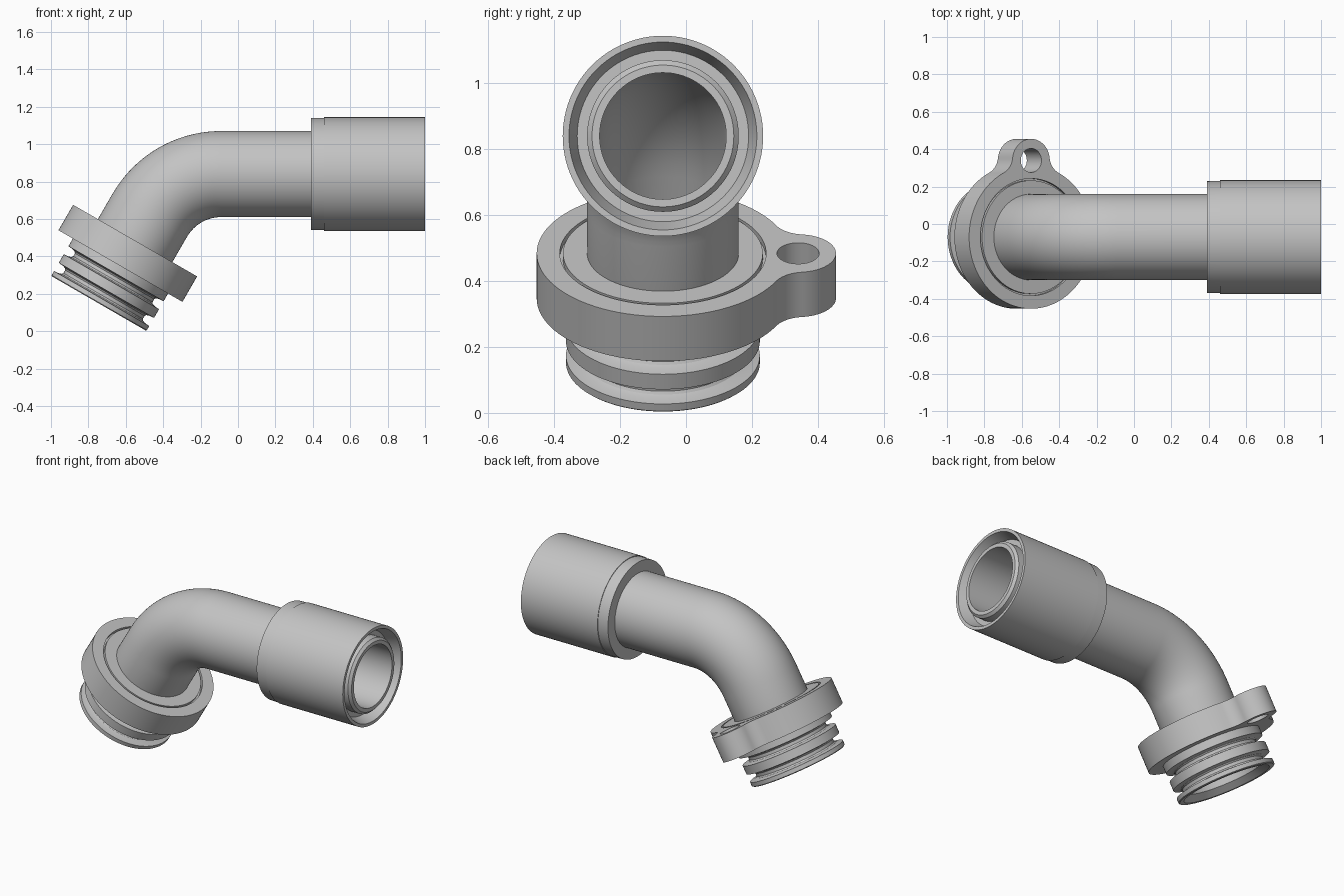
import bpy, bmesh
from math import sin, cos, pi, radians, atan2, hypot, sqrt
from mathutils import Vector

cube = bpy.data.objects.get("Cube")
if cube:
    bpy.data.objects.remove(cube)

grey = bpy.data.materials.new("light_grey")
grey.use_nodes = True
COLOUR = (0.55, 0.55, 0.55, 1)
grey.diffuse_color = COLOUR
grey.node_tree.nodes["Principled BSDF"].inputs["Base Color"].default_value = COLOUR

# Centreline: straight up at 60 degrees, a bend, then level towards +x
START = Vector((-0.74, -0.07, 0.155))
TILT = radians(60)
BEND_R = 0.44
S1 = 0.537                      # distance where the bend starts
S2 = S1 + BEND_R * TILT         # distance where the bend ends
LEVEL_X = -0.09                 # x where the level run starts
LEVEL_Z = 0.84
SEGS = 96


def frame(s):
    """Position and cross axis of the centreline at distance s."""
    if s <= S1:
        a = TILT
        pos = START + Vector((cos(a), 0, sin(a))) * s
    else:
        a = max(0, TILT - (s - S1) / BEND_R)
        pos = Vector((LEVEL_X - BEND_R * sin(a), START.y,
                      LEVEL_Z - BEND_R * (1 - cos(a))))
        if s > S2:
            pos.x += s - S2
    return pos, Vector((-sin(a), 0, cos(a)))


def at_x(x):
    return S2 + x - LEVEL_X


def finish(bm, name, angle=28):
    bmesh.ops.recalc_face_normals(bm, faces=bm.faces)
    mesh = bpy.data.meshes.new(name)
    bm.to_mesh(mesh)
    bm.free()
    mesh.materials.append(grey)
    ob = bpy.data.objects.new(name, mesh)
    bpy.context.collection.objects.link(ob)
    bpy.ops.object.select_all(action='DESELECT')
    ob.select_set(True)
    bpy.context.view_layer.objects.active = ob
    bpy.ops.object.shade_smooth_by_angle(angle=radians(angle))
    return ob


def sweep(name, profile):
    """Closed (distance, radius) profile turned around the centreline."""
    bm = bmesh.new()
    rings = []
    for s, r in profile:
        pos, up = frame(s)
        ring = []
        for i in range(SEGS):
            a = 2 * pi * i / SEGS
            ring.append(bm.verts.new(pos + (up * cos(a) + Vector((0, sin(a), 0))) * r))
        rings.append(ring)
    for k, ring in enumerate(rings):
        nxt = rings[(k + 1) % len(rings)]
        for i in range(SEGS):
            j = (i + 1) % SEGS
            bm.faces.new((ring[i], ring[j], nxt[j], nxt[i]))
    return finish(bm, name)


def groove(s0, s1, r_top, r_bottom):
    """Round-bottomed groove between two distances."""
    w, d = s1 - s0, r_top - r_bottom
    shape = [(0, 0), (.06, .6), (.16, .88), (.32, 1), (.68, 1), (.84, .88), (.94, .6), (1, 0)]
    return [(s0 + w * u, r_top - d * v) for u, v in shape]


# Spigot with two seal grooves, and the hub inside the flange
RIM, HUB = 0.294, 0.313
FLANGE_LOW, FLANGE_TOP = 0.223, 0.38
spigot = [(-0.008, 0.262), (-0.008, 0.288), (-0.003, RIM)]
spigot += groove(0.022, 0.073, RIM, 0.245)
spigot += groove(0.126, 0.176, RIM, 0.245)
spigot += [(FLANGE_LOW, RIM), (FLANGE_LOW, HUB), (0.36, HUB), (0.36, 0.303),
           (FLANGE_TOP, 0.303), (FLANGE_TOP, 0.2), (0.2, 0.2), (0.18, 0.225), (0.03, 0.225)]
sweep("spigot", spigot)

# Bent pipe, hollow all the way
bend = [S1 + (S2 - S1) * i / 28 for i in range(29)]
END = at_x(1.0)
pipe = [(0.19, 0.21), (0.35, 0.23)] + [(s, 0.23) for s in bend]
pipe += [(END - 0.015, 0.23), (END, 0.215), (END, 0.192)]
pipe += [(s, 0.192) for s in reversed(bend)] + [(0.19, 0.192)]
sweep("bent_pipe", pipe)

# Sleeve with a slightly slimmer collar and a flared mouth
sweep("sleeve", [(at_x(0.39), 0.22), (at_x(0.39), 0.299), (at_x(0.46), 0.3),
                 (at_x(0.46), 0.304), (END, 0.304), (END, 0.285),
                 (at_x(0.93), 0.26), (at_x(0.93), 0.22)])

# Flange outline: disc blended into a small round ear
DISC, EAR, FILLET, EAR_Y = 0.383, 0.115, 0.1, 0.41
fu = (EAR_Y ** 2 + (DISC + FILLET) ** 2 - (EAR + FILLET) ** 2) / (2 * EAR_Y)
fv = sqrt((DISC + FILLET) ** 2 - fu ** 2)


def arc(cu, cv, r, a0, a1, n):
    return [(cu + r * cos(a0 + (a1 - a0) * i / n), cv + r * sin(a0 + (a1 - a0) * i / n))
            for i in range(n + 1)]


disc_a = atan2(fv, fu)
ear_a = atan2(fv, fu - EAR_Y)
outline = arc(EAR_Y, 0, EAR, -ear_a, ear_a, 32)
outline += arc(fu, fv, FILLET, ear_a - pi, disc_a - pi, 12)[1:]
outline += arc(0, 0, DISC, disc_a, 2 * pi - disc_a, 80)[1:]
outline += arc(fu, -fv, FILLET, pi - disc_a, pi - ear_a, 12)[1:-1]
bolt_hole = arc(EAR_Y, 0, 0.064, 0, 2 * pi, 40)[:-1]
hub_hole = arc(0, 0, HUB, 0, 2 * pi, SEGS)[:-1]

# Flange plate: fill between the loops, then extrude along the axis
bm = bmesh.new()
low, up = frame(FLANGE_LOW)
edges = []
for loop in (outline, bolt_hole, hub_hole):
    vs = [bm.verts.new(low + Vector((0, 1, 0)) * u + up * v) for u, v in loop]
    edges += [bm.edges.new((vs[i], vs[(i + 1) % len(vs)])) for i in range(len(vs))]
bmesh.ops.triangle_fill(bm, edges=edges, use_beauty=True)
ext = bmesh.ops.extrude_face_region(bm, geom=bm.faces[:], use_keep_orig=True)
top_verts = [g for g in ext["geom"] if isinstance(g, bmesh.types.BMVert)]
bmesh.ops.translate(bm, verts=top_verts, vec=frame(FLANGE_TOP)[0] - low)
finish(bm, "flange_with_ear")
